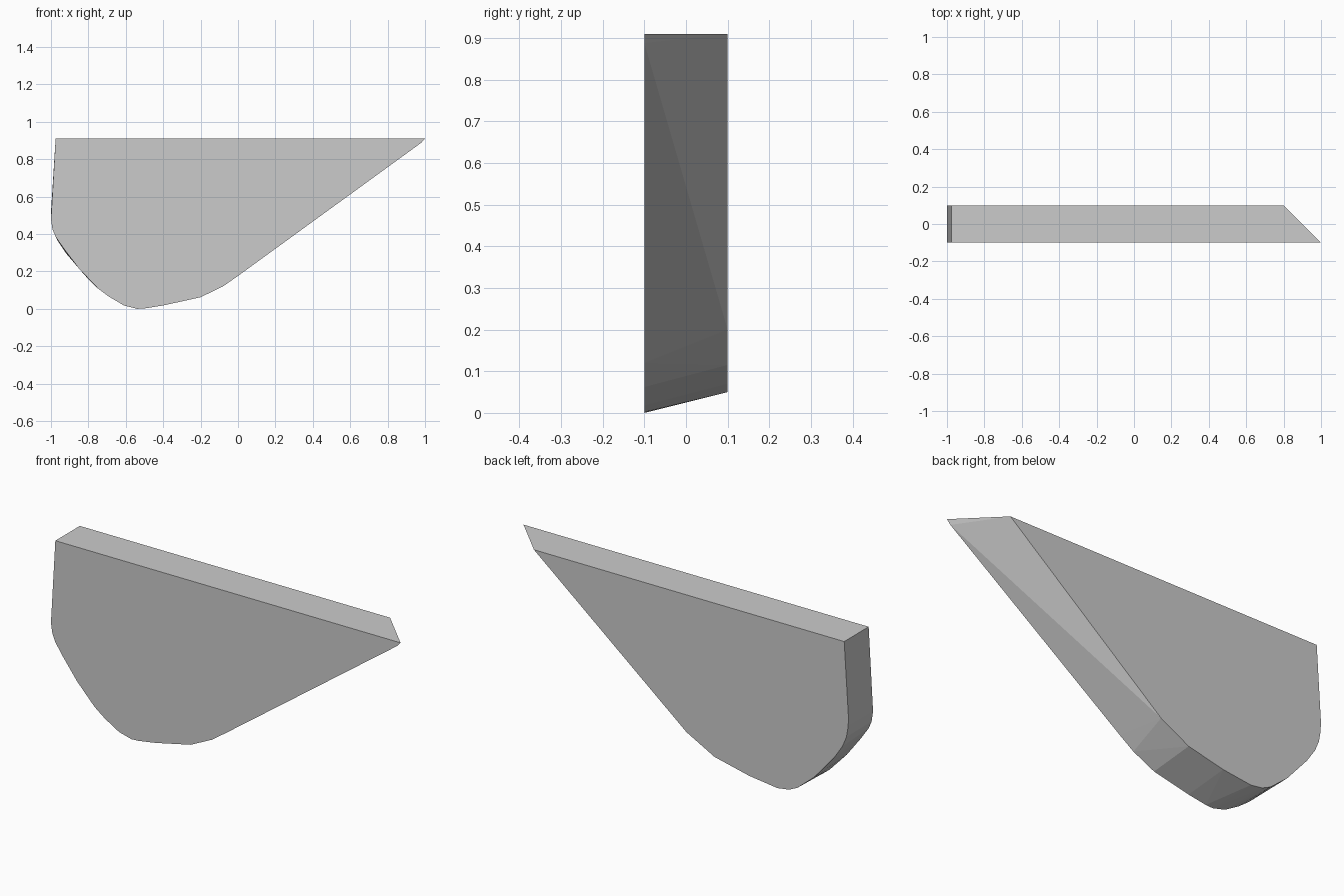
import bpy, bmesh

if "Cube" in bpy.data.objects:
    bpy.data.objects.remove(bpy.data.objects["Cube"])

# Front and back outlines (x, z) of the wedge-shaped slab
FRONT = [(-0.975, 0.91), (-0.995, 0.56), (-1.0, 0.48), (-0.992, 0.425), (-0.975, 0.385),
         (-0.93, 0.32), (-0.85, 0.215), (-0.75, 0.11), (-0.69, 0.065), (-0.61, 0.018),
         (-0.54, 0.0), (-0.5, 0.002), (-0.4, 0.018), (-0.2, 0.062), (-0.08, 0.12),
         (0.0, 0.176), (0.98, 0.888), (1.0, 0.91)]
BACK = [(-0.975, 0.91), (-0.999, 0.53), (-0.998, 0.48), (-0.988, 0.42), (-0.965, 0.365),
        (-0.918, 0.295), (-0.804, 0.163), (-0.707, 0.082), (-0.66, 0.06), (-0.593, 0.05),
        (-0.433, 0.07), (-0.233, 0.115), (-0.073, 0.2), (0.8, 0.91)]

# The slab is the convex skin between the two outlines
bm = bmesh.new()
for y, outline in ((-0.1, FRONT), (0.1, BACK)):
    for x, z in outline:
        bm.verts.new((x, y, z))
hull = bmesh.ops.convex_hull(bm, input=bm.verts[:])
loose = [v for v in bm.verts if not v.link_faces]
bmesh.ops.delete(bm, geom=loose, context='VERTS')

# Merge the coplanar triangles of the flat sides
bmesh.ops.dissolve_limit(bm, angle_limit=0.005, verts=bm.verts[:], edges=bm.edges[:])
bmesh.ops.recalc_face_normals(bm, faces=bm.faces[:])
mesh = bpy.data.meshes.new("wedge_slab")
bm.to_mesh(mesh)
bm.free()
slab = bpy.data.objects.new("wedge_slab", mesh)
bpy.context.collection.objects.link(slab)
